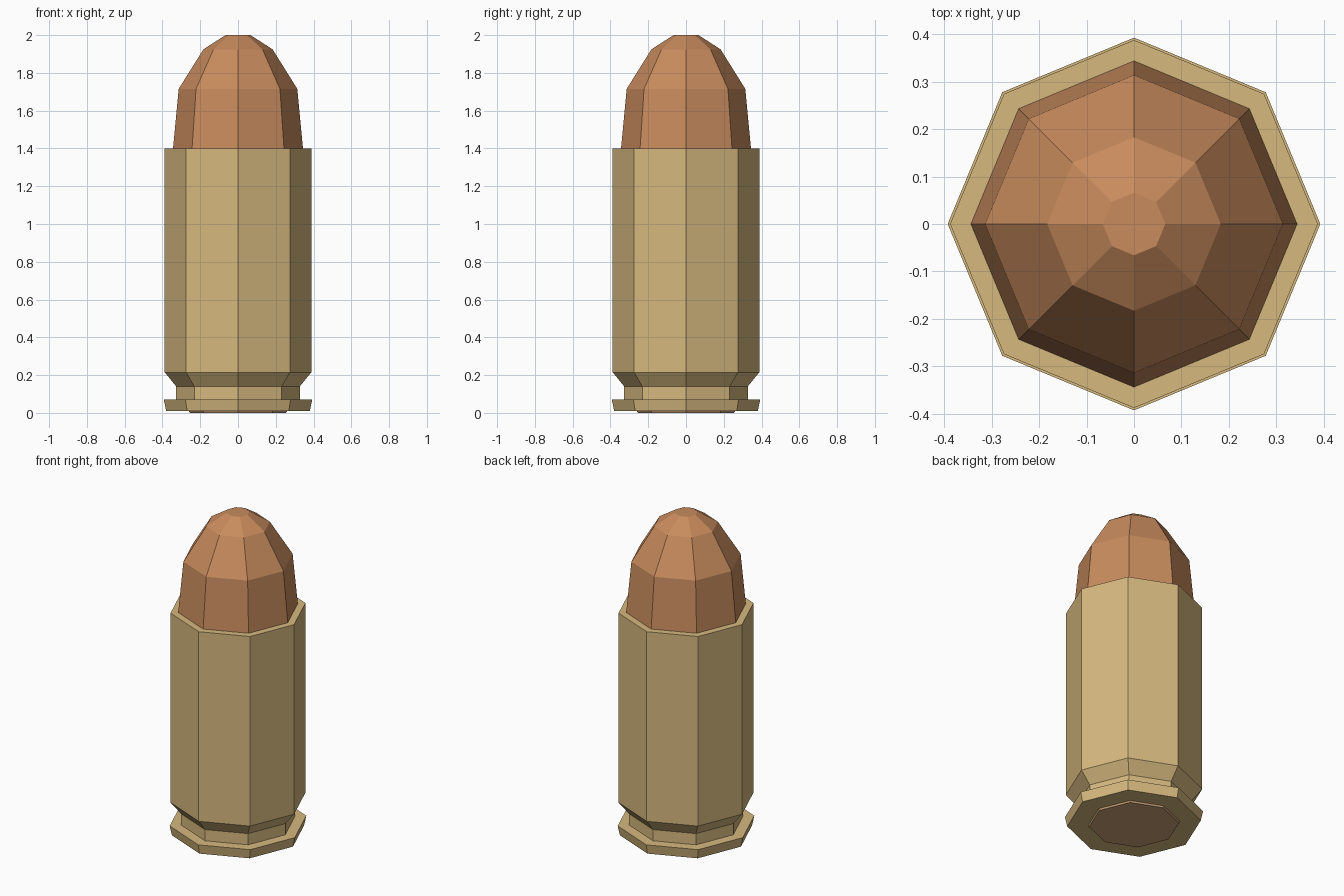
import bpy, bmesh, math

if "Cube" in bpy.data.objects:
    bpy.data.objects.remove(bpy.data.objects["Cube"])

SIDES = 8


def material(name, color):
    m = bpy.data.materials.new(name)
    m.diffuse_color = (*color, 1)
    m.use_nodes = True
    m.node_tree.nodes["Principled BSDF"].inputs["Base Color"].default_value = m.diffuse_color
    return m


def lathe(name, profile, mat, cap_bottom=True, cap_top=True):
    """Revolve (radius, z) points, bottom to top, into a flat-faced octagonal solid."""
    bm = bmesh.new()
    rings = [[bm.verts.new((r * math.cos(2 * math.pi * i / SIDES),
                            r * math.sin(2 * math.pi * i / SIDES), z))
              for i in range(SIDES)] for r, z in profile]
    for a, b in zip(rings, rings[1:]):
        for i in range(SIDES):
            j = (i + 1) % SIDES
            bm.faces.new((a[i], a[j], b[j], b[i]))
    if cap_bottom:
        bm.faces.new(rings[0][::-1])
    if cap_top:
        bm.faces.new(rings[-1])
    mesh = bpy.data.meshes.new(name)
    bm.to_mesh(mesh)
    bm.free()
    mesh.materials.append(mat)
    obj = bpy.data.objects.new(name, mesh)
    bpy.context.collection.objects.link(obj)
    return obj


brass = material("brass", (0.67, 0.48, 0.21))
copper = material("copper", (0.58, 0.26, 0.11))
dull_copper = material("dull_copper", (0.60, 0.36, 0.18))

# Casing: rim, extractor groove, chamfer, straight wall and mouth lip
lathe("casing", [(0.38, 0.01), (0.393, 0.07), (0.327, 0.07), (0.327, 0.14),
                 (0.388, 0.215), (0.388, 1.4), (0.342, 1.4)], brass, cap_top=False)

# Rounded tip seated in the mouth
lathe("tip", [(0.346, 1.38), (0.344, 1.4), (0.314, 1.715),
              (0.183, 1.925), (0.066, 2.0)], copper)

# Primer disc standing slightly proud of the base
lathe("primer", [(0.262, 0.012), (0.255, 0.0)], dull_copper)
